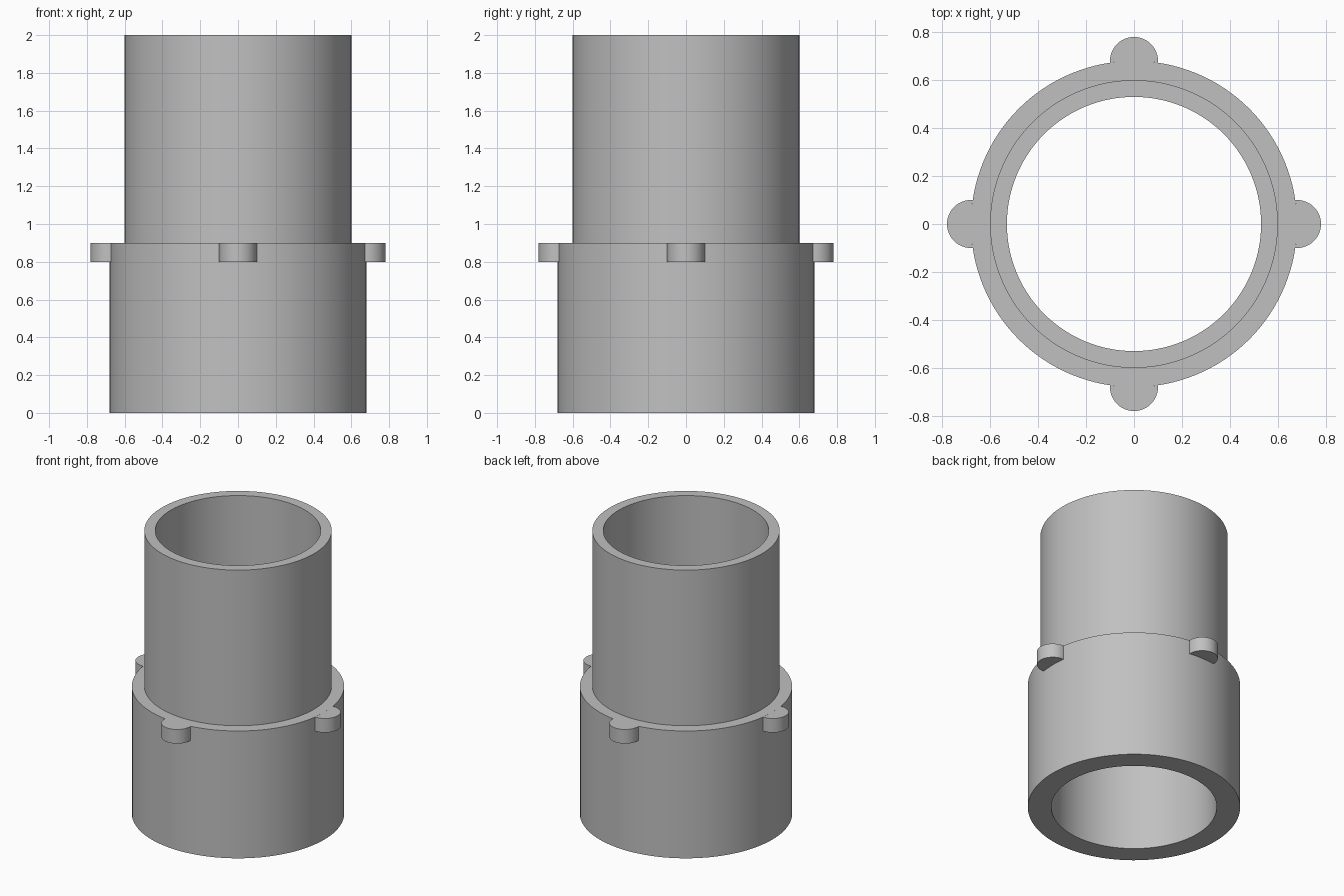
import bpy, bmesh, math

if "Cube" in bpy.data.objects:
    bpy.data.objects.remove(bpy.data.objects["Cube"])

SEG = 128
BORE, TUBE_R, COLLAR_R = 0.53, 0.60, 0.68
COLLAR_TOP, TOP = 0.90, 2.0
LUG_R, LUG_BOTTOM = 0.10, 0.80

grey = bpy.data.materials.new("light grey")
grey.diffuse_color = (0.53, 0.53, 0.53, 1)
grey.use_nodes = True
grey.node_tree.nodes["Principled BSDF"].inputs["Base Color"].default_value = grey.diffuse_color


def finish(name, bm):
    bmesh.ops.recalc_face_normals(bm, faces=bm.faces[:])
    mesh = bpy.data.meshes.new(name)
    bm.to_mesh(mesh)
    bm.free()
    mesh.materials.append(grey)
    obj = bpy.data.objects.new(name, mesh)
    bpy.context.collection.objects.link(obj)
    bpy.ops.object.select_all(action='DESELECT')
    obj.select_set(True)
    bpy.context.view_layer.objects.active = obj
    bpy.ops.object.shade_smooth_by_angle(angle=math.radians(30))
    return obj


# Stepped hollow sleeve: closed wall profile revolved around z
profile = [(BORE, 0), (COLLAR_R, 0), (COLLAR_R, COLLAR_TOP),
           (TUBE_R, COLLAR_TOP), (TUBE_R, TOP), (BORE, TOP)]
bm = bmesh.new()
rings = []
for i in range(SEG):
    a = math.tau * i / SEG
    rings.append([bm.verts.new((r * math.cos(a), r * math.sin(a), z)) for r, z in profile])
for i in range(SEG):
    p, q = rings[i], rings[(i + 1) % SEG]
    for j in range(len(profile)):
        k = (j + 1) % len(profile)
        bm.faces.new((p[j], q[j], q[k], p[k]))
finish("stepped_sleeve", bm)

# Lug outline: rounded outer edge, closed along the collar wall
swing = math.pi / 2 + math.asin(LUG_R / (2 * COLLAR_R))
wall = 2 * math.asin(LUG_R / (2 * COLLAR_R))
outline = []
for i in range(33):
    a = -swing + 2 * swing * i / 32
    outline.append((COLLAR_R + LUG_R * math.cos(a), LUG_R * math.sin(a)))
for i in range(1, 8):
    a = wall - 2 * wall * i / 8
    outline.append((COLLAR_R * math.cos(a), COLLAR_R * math.sin(a)))

# Four lugs at the top of the collar
for n, side in enumerate(("right", "back", "left", "front")):
    bm = bmesh.new()
    face = bm.faces.new([bm.verts.new((x, y, LUG_BOTTOM)) for x, y in outline])
    ext = bmesh.ops.extrude_face_region(bm, geom=[face], use_keep_orig=True)
    top = [g for g in ext["geom"] if isinstance(g, bmesh.types.BMVert)]
    bmesh.ops.translate(bm, verts=top, vec=(0, 0, COLLAR_TOP - LUG_BOTTOM))
    lug = finish(side + "_lug", bm)
    lug.rotation_euler.z = n * math.pi / 2
